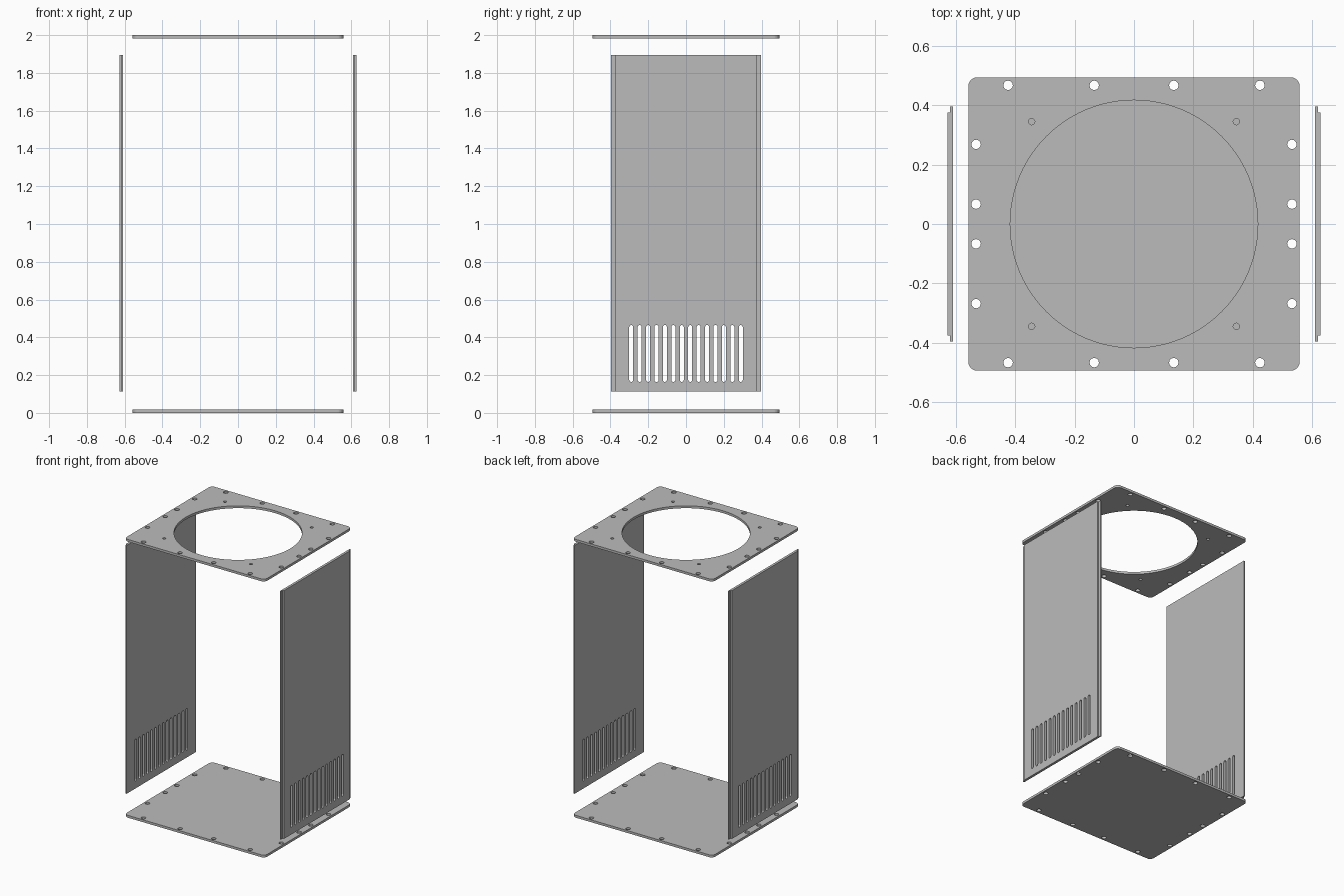
import bpy
import bmesh
from math import sin, cos, pi

cube = bpy.data.objects.get("Cube")
if cube:
    bpy.data.objects.remove(cube, do_unlink=True)

# Single sheet-metal colour
grey = bpy.data.materials.new("plain grey")
grey.use_nodes = True
colour = (0.5, 0.5, 0.5, 1)
grey.diffuse_color = colour
grey.node_tree.nodes["Principled BSDF"].inputs["Base Color"].default_value = colour

THICK = 0.017


def arc(cx, cy, r, start, sweep, n):
    return [(cx + r * cos(start + sweep * i / n), cy + r * sin(start + sweep * i / n))
            for i in range(n + 1)]


def circle(cx, cy, r, n):
    return arc(cx, cy, r, 0, 2 * pi, n)[:-1]


def rounded_rect(hx, hy, r, n=6):
    pts = []
    for k, (sx, sy) in enumerate([(1, 1), (-1, 1), (-1, -1), (1, -1)]):
        pts += arc(sx * (hx - r), sy * (hy - r), r, k * pi / 2, pi / 2, n)
    return pts


def slot(cx, low, high, r, n=8):
    return arc(cx, high - r, r, 0, pi, n) + arc(cx, low + r, r, pi, pi, n)


def add_object(name, mesh):
    mesh.materials.clear()
    mesh.materials.append(grey)
    obj = bpy.data.objects.new(name, mesh)
    bpy.context.collection.objects.link(obj)
    return obj


def finish(bm, name):
    bmesh.ops.recalc_face_normals(bm, faces=bm.faces)
    for f in bm.faces:
        f.smooth = False
    mesh = bpy.data.meshes.new(name)
    bm.to_mesh(mesh)
    bm.free()
    return add_object(name, mesh)


def sheet(name, loops, thickness):
    """Flat sheet from an outline and hole loops, centred on local z = 0."""
    curve = bpy.data.curves.new(name + " outline", "CURVE")
    curve.dimensions = "2D"
    curve.fill_mode = "BOTH"
    curve.extrude = thickness / 2
    for pts in loops:
        sp = curve.splines.new("POLY")
        sp.points.add(len(pts) - 1)
        for p, (x, y) in zip(sp.points, pts):
            p.co = (x, y, 0, 1)
        sp.use_cyclic_u = True
        sp.use_smooth = False
    temp = bpy.data.objects.new(name + " temp", curve)
    bpy.context.collection.objects.link(temp)
    bpy.context.view_layer.update()
    mesh = bpy.data.meshes.new_from_object(
        temp.evaluated_get(bpy.context.evaluated_depsgraph_get()))
    bpy.data.objects.remove(temp, do_unlink=True)
    bpy.data.curves.remove(curve)
    bm = bmesh.new()
    bm.from_mesh(mesh)
    bpy.data.meshes.remove(mesh)
    bmesh.ops.remove_doubles(bm, verts=bm.verts, dist=1e-5)
    return finish(bm, name)


# Plates with screw holes along all four edges
outline = [rounded_rect(0.558, 0.494, 0.03)]
for s in (-1, 1):
    outline += [circle(x, s * 0.467, 0.016, 12) for x in (-0.424, -0.134, 0.134, 0.424)]
    outline += [circle(s * 0.532, y, 0.016, 12) for y in (-0.268, -0.067, 0.067, 0.268)]

bottom = sheet("bottom_plate", outline, THICK)
bottom.location.z = THICK / 2

# Top plate adds the round opening and four mounting holes
opening = [circle(0, 0, 0.417, 96)]
opening += [circle(sx * 0.345, sy * 0.345, 0.011, 12) for sx in (-1, 1) for sy in (-1, 1)]
top = sheet("top_plate", outline + opening, THICK)
top.location.z = 2 - THICK / 2

# Side panels with rebated long edges and a row of vent slots
slots = [slot(-0.29 + 0.58 * i / 13, 0.164, 0.465, 0.0105) for i in range(14)]
cutter = sheet("vent_cutter", slots, 2)
cutter.rotation_euler = (pi / 2, 0, pi / 2)
cutter.hide_render = True

INNER, STEP, OUTER = 0.610, 0.619, 0.628
WIDE, NARROW = 0.396, 0.376
half = [(INNER, WIDE), (STEP, WIDE), (STEP, NARROW), (OUTER, NARROW)]
section = half + [(x, -y) for x, y in reversed(half)]
for name, s in (("left_panel", 1), ("right_panel", -1)):
    bm = bmesh.new()
    face = bm.faces.new([bm.verts.new((s * x, y, 0.112)) for x, y in section])
    ext = bmesh.ops.extrude_face_region(bm, geom=[face])["geom"]
    bmesh.ops.translate(bm, vec=(0, 0, 1.784),
                        verts=[v for v in ext if isinstance(v, bmesh.types.BMVert)])
    panel = finish(bm, name)
    cut = panel.modifiers.new("vents", "BOOLEAN")
    cut.operation = "DIFFERENCE"
    cut.solver = "EXACT"
    cut.object = cutter
    bpy.context.view_layer.update()
    cut_mesh = bpy.data.meshes.new_from_object(
        panel.evaluated_get(bpy.context.evaluated_depsgraph_get()))
    panel.modifiers.clear()
    panel.data = cut_mesh

bpy.data.objects.remove(cutter, do_unlink=True)
